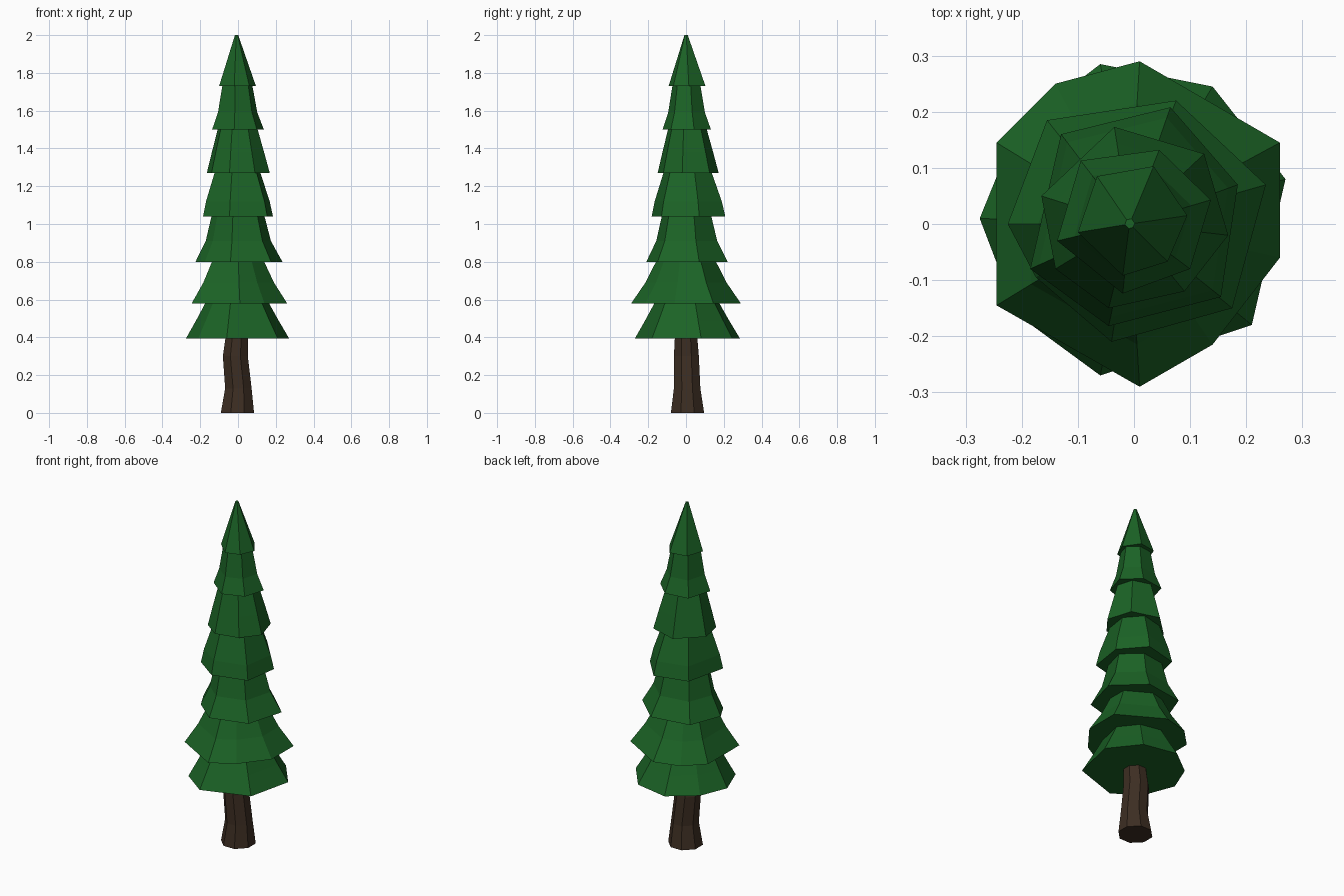
import bpy, bmesh


def material(name, rgb):
    m = bpy.data.materials.new(name)
    m.diffuse_color = (*rgb, 1)
    return m


GREEN = material("needles", (0.011, 0.125, 0.019))
BROWN = material("bark", (0.046, 0.027, 0.016))


def loft(name, rings, mat):
    """Skin equal-length rings of points and cap both ends."""
    bm = bmesh.new()
    loops = [[bm.verts.new(p) for p in ring] for ring in rings]
    n = len(loops[0])
    for a, b in zip(loops, loops[1:]):
        for i in range(n):
            j = (i + 1) % n
            bm.faces.new((a[i], a[j], b[j], b[i]))
    bm.faces.new(loops[0][::-1])
    bm.faces.new(loops[-1])
    bmesh.ops.recalc_face_normals(bm, faces=bm.faces[:])
    me = bpy.data.meshes.new(name)
    bm.to_mesh(me)
    bm.free()
    me.materials.append(mat)
    ob = bpy.data.objects.new(name, me)
    bpy.context.collection.objects.link(ob)


def scaled(outline, s, z, centre=(0, 0)):
    cx, cy = centre
    return [(cx + (x - cx) * s, cy + (y - cy) * s, z) for x, y in outline]


# Foliage tiers: bottom z, middle z, middle scale, top z, top scale, hem outline
tiers = [
    (0.395, 0.49, 0.80, 0.59, 0.60,
     [(.27, .08), (.14, .245), (-.06, .285), (-.21, .17), (-.275, .01),
      (-.21, -.16), (-.06, -.27), (.21, -.18)]),
    (0.58, 0.69, 0.74, 0.81, 0.53,
     [(.26, .145), (.01, .29), (-.14, .25), (-.245, .145), (-.245, -.145),
      (.01, -.29), (.14, -.215), (.26, -.06)]),
    (0.80, 0.91, 0.75, 1.05, 0.60,
     [(.235, .07), (.075, .22), (-.155, .185), (-.225, 0), (-.175, -.095),
      (-.04, -.21), (.175, -.15)]),
    (1.04, 1.12, 0.91, 1.28, 0.64,
     [(.185, .07), (.065, .208), (-.13, .16), (-.185, -.08), (-.045, -.182),
      (.155, -.13)]),
    (1.27, 1.38, 0.83, 1.51, 0.62,
     [(.125, .125), (-.035, .173), (-.165, .05), (-.14, -.08), (-.045, -.15),
      (.09, -.12), (.168, -.02)]),
    (1.50, 1.59, 0.76, 1.74, 0.57,
     [(.137, .043), (.045, .132), (-.095, .113), (-.137, -.03), (-.02, -.124),
      (.1, -.08)]),
    (1.73, 1.86, 0.56, 2.00, 0.09,
     [(.095, .015), (.035, .103), (-.066, .085), (-.1, -.015), (-.02, -.092),
      (.06, -.067)]),
]
for k, (z0, z1, s1, z2, s2, hem) in enumerate(tiers, 1):
    c = (-0.008, 0)
    loft(f"foliage_tier_{k}",
         [scaled(hem, 1, z0), scaled(hem, s1, z1, c), scaled(hem, s2, z2, c)], GREEN)

# Crooked eight-sided trunk: x centre, y centre, radius, z
octagon = [(1, .4), (.4, 1), (-.4, 1), (-1, .4), (-1, -.4), (-.4, -1), (.4, -1), (1, -.4)]
trunk = [(-.003, .008, .088, 0), (.002, .006, .070, .13),
         (-.014, .002, .066, .30), (-.005, 0, .058, .42)]
loft("trunk", [[(cx + r * x, cy + r * y, z) for x, y in octagon]
               for cx, cy, r, z in trunk], BROWN)
